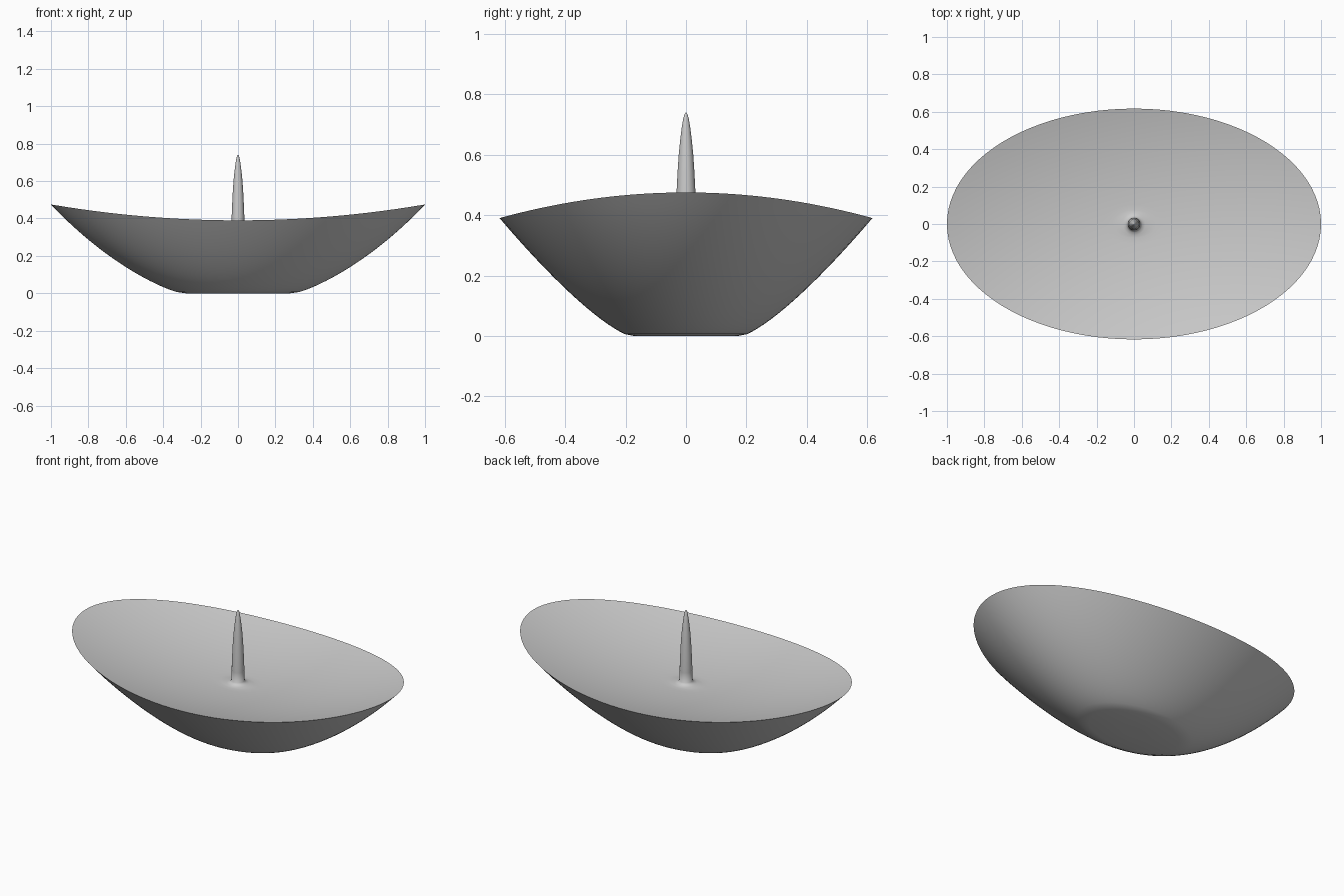
import bpy, bmesh, math

if "Cube" in bpy.data.objects:
    bpy.data.objects.remove(bpy.data.objects["Cube"])

A, B = 1.0, 0.617      # rim half-length and half-width
RIM, RISE = 0.39, 0.085  # rim height at the sides, extra height at the ends
N = 96


def loft(name, rings, segs, angle):
    """Skin a list of rings; each ring is a function angle -> point."""
    bm = bmesh.new()
    loops = [[bm.verts.new(f(2 * math.pi * i / segs)) for i in range(segs)] for f in rings]
    for lo, hi in zip(loops, loops[1:]):
        for i in range(segs):
            j = (i + 1) % segs
            bm.faces.new((lo[i], lo[j], hi[j], hi[i]))
    bm.faces.new(loops[0][::-1])
    bm.faces.new(loops[-1])
    bmesh.ops.recalc_face_normals(bm, faces=bm.faces[:])
    me = bpy.data.meshes.new(name)
    bm.to_mesh(me)
    bm.free()
    ob = bpy.data.objects.new(name, me)
    bpy.context.collection.objects.link(ob)
    bpy.ops.object.select_all(action='DESELECT')
    ob.select_set(True)
    bpy.context.view_layer.objects.active = ob
    bpy.ops.object.shade_smooth_by_angle(angle=math.radians(angle))
    return ob


def ellipse(t, z, rise):
    return lambda a: (A * t * math.cos(a), B * t * math.sin(a), z + rise * math.cos(a) ** 2)


def circle(r, z):
    return lambda a: (r * math.cos(a), r * math.sin(a), z)


# Bowl: flat foot, flared outside, saddle rim, shallow inside with a small boss
rings = [ellipse(t, 0, 0) for t in (0.05, 0.28)]
for i in range(1, 25):
    t = 0.3 + 0.7 * i / 24
    rings.append(ellipse(t, RIM * (i / 24) ** 1.3, RISE * t ** 4))
for i in range(1, 19):
    t = 1 - 0.88 * i / 18
    rings.append(ellipse(t, 0.305 + (RIM - 0.305) * t * t, RISE * t * t))
rings += [circle(r, z) for r, z in ((0.06, 0.308), (0.045, 0.313), (0.035, 0.322), (0.034, 0.38))]
loft("bowl", rings, N, 80)

# Spike: tapered bullet standing on the boss
profile = [(0.034, 0.375), (0.0335, 0.42), (0.031, 0.48), (0.028, 0.54), (0.024, 0.60),
           (0.019, 0.65), (0.014, 0.69), (0.009, 0.72), (0.005, 0.734), (0.001, 0.74)]
loft("spike", [circle(r, z) for r, z in profile], 32, 60)
